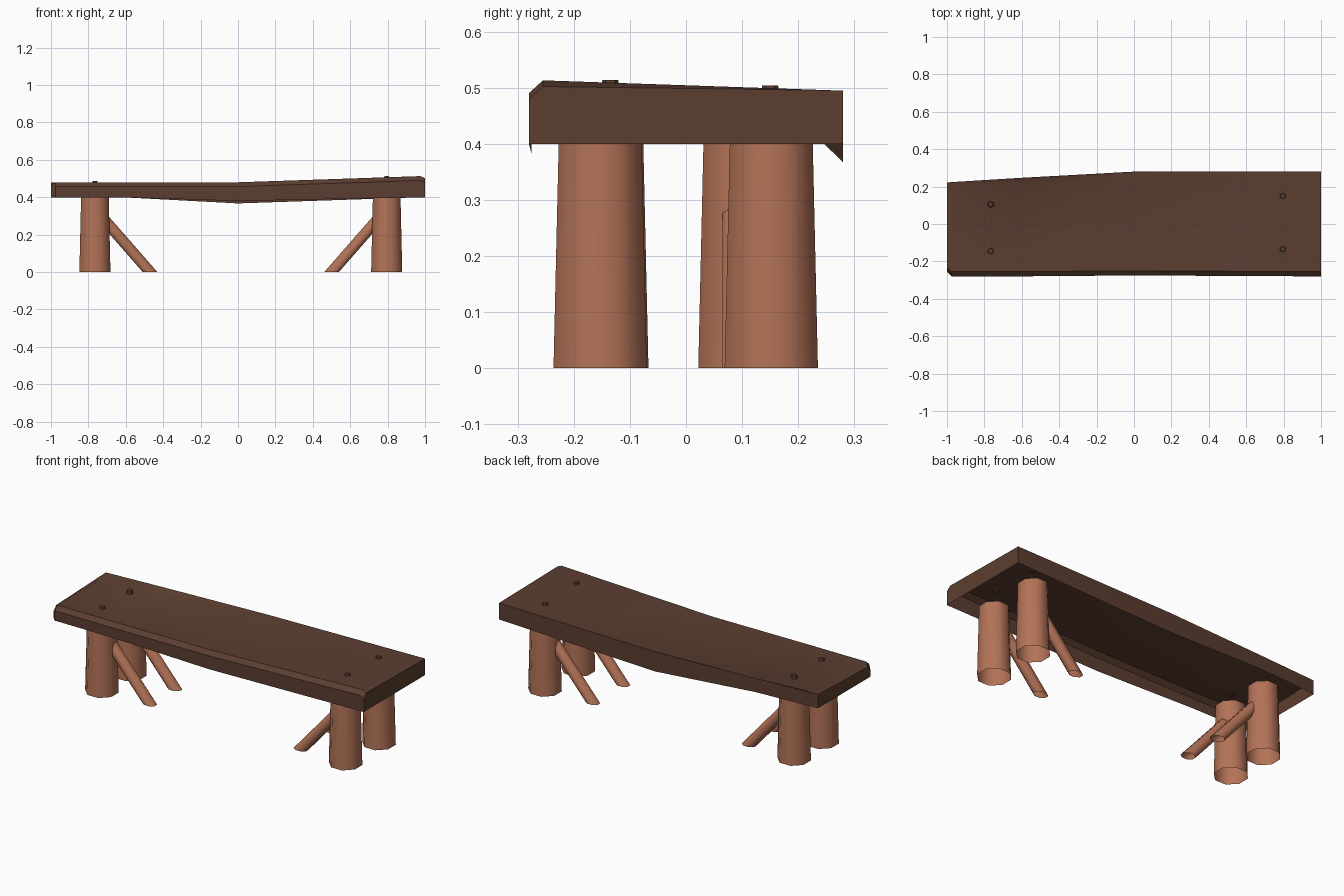
import bpy, bmesh, math
from mathutils import Vector

if "Cube" in bpy.data.objects:
    bpy.data.objects.remove(bpy.data.objects["Cube"])


def material(name, rgb):
    mat = bpy.data.materials.new(name)
    mat.use_nodes = True
    mat.diffuse_color = (*rgb, 1)
    mat.node_tree.nodes["Principled BSDF"].inputs["Base Color"].default_value = (*rgb, 1)
    return mat


dark_wood = material("dark_wood", (0.105, 0.048, 0.03))
light_wood = material("light_wood", (0.45, 0.17, 0.095))


def finish(bm, name, mat, angle):
    mesh = bpy.data.meshes.new(name)
    bm.to_mesh(mesh)
    bm.free()
    obj = bpy.data.objects.new(name, mesh)
    bpy.context.collection.objects.link(obj)
    mesh.materials.append(mat)
    bpy.ops.object.select_all(action="DESELECT")
    obj.select_set(True)
    bpy.context.view_layer.objects.active = obj
    bpy.ops.object.shade_smooth_by_angle(angle=math.radians(angle))
    return obj


def loft(rings, closed):
    """Skin a list of point rings; closed joins each ring's ends."""
    bm = bmesh.new()
    rows = [[bm.verts.new(p) for p in ring] for ring in rings]
    for a, b in zip(rows, rows[1:]):
        count = len(a)
        for i in range(count if closed else count - 1):
            j = (i + 1) % count
            bm.faces.new((a[i], b[i], b[j], a[j]))
    return bm, rows


# Plank: open-bottomed shell lofted along x
# x, front y, back y, front top z, back top z, front bottom z, back bottom z, dip
stations = [
    (-1.0, -.255, .222, .465, .48, .40, .40, 0),
    (-.975, -.28, .224, .48, .48, .40, .40, 0),
    (-.62, -.28, .246, .48, .48, .40, .40, .022),
    (0, -.275, .28, .48, .48, .38, .367, 0),
    (.975, -.28, .28, .513, .495, .40, .40, 0),
    (1.0, -.28, .28, .502, .495, .40, .40, 0),
]


def plank_section(x, front, back, front_top, back_top, front_low, back_low, dip):
    inner = back - .012 - dip
    return [
        (x, front, front_low),
        (x, front, front_top - .023),
        (x, front + .025, front_top),
        (x, inner, back_top - dip),
        (x, back, back_top),
        (x, back, back_low),
    ]


bm, rows = loft([plank_section(*s) for s in stations], closed=False)
bm.faces.new(rows[0])
bm.faces.new(rows[-1][::-1])
bmesh.ops.recalc_face_normals(bm, faces=bm.faces)
bm.normal_update()
top_face = max(bm.faces, key=lambda f: abs(f.normal.z) * f.calc_area())
if top_face.normal.z < 0:
    bmesh.ops.reverse_faces(bm, faces=bm.faces)
finish(bm, "plank", dark_wood, 35)


# Legs and braces: open eight-sided tubes
SIDES = 8


def ring(center, radius, u, v):
    angles = [math.tau * (i + .5) / SIDES for i in range(SIDES)]
    return [center + radius * (math.cos(a) * u + math.sin(a) * v) for a in angles]


def leg(name, x, y):
    ux, uy = Vector((1, 0, 0)), Vector((0, 1, 0))
    rings = [ring(Vector((x, y, 0)), .09, ux, uy), ring(Vector((x, y, .40)), .08, ux, uy)]
    bm, _ = loft(rings, closed=True)
    bmesh.ops.reverse_faces(bm, faces=bm.faces)
    bm.normal_update()
    outward = bm.faces[:][0]
    if outward.normal.dot(outward.calc_center_median() - Vector((x, y, .2))) < 0:
        bmesh.ops.reverse_faces(bm, faces=bm.faces)
    finish(bm, name, light_wood, 50)


def brace(name, x, y, inward):
    # Slanted tube cut level with the ground
    foot = Vector((x + inward * .295, y, 0))
    head = Vector((x + inward * .05, y, .28))
    axis = (head - foot).normalized()
    side = Vector((0, 1, 0))
    across = axis.cross(side)
    level = Vector((1, 0, 0)) * (1 / abs(axis.z)) * (1 if across.x > 0 else -1)
    bm, _ = loft([ring(foot, .032, level, side), ring(head, .032, across, side)], closed=True)
    bm.normal_update()
    face = bm.faces[:][0]
    if face.normal.dot(face.calc_center_median() - (foot + head) / 2) < 0:
        bmesh.ops.reverse_faces(bm, faces=bm.faces)
    finish(bm, name, light_wood, 50)


# Pegs: small turned square heads on the top
def peg(name, x, y, z):
    bm = bmesh.new()
    bmesh.ops.create_cone(bm, cap_ends=True, segments=6, radius1=.018, radius2=.014, depth=.02)
    bmesh.ops.translate(bm, verts=bm.verts, vec=(x, y, z - .01))
    finish(bm, name, dark_wood, 30)


posts = {
    "right_front": (-.765, -.15, -.145, .488),
    "right_back": (-.765, .105, .105, .488),
    "left_front": (.795, -.153, -.135, .514),
    "left_back": (.795, .152, .15, .504),
}
for place, (x, y, peg_y, peg_z) in posts.items():
    leg(place + "_leg", x, y)
    brace(place + "_brace", x, y * .9, -math.copysign(1, x))
    peg(place + "_peg", x, peg_y, peg_z)
